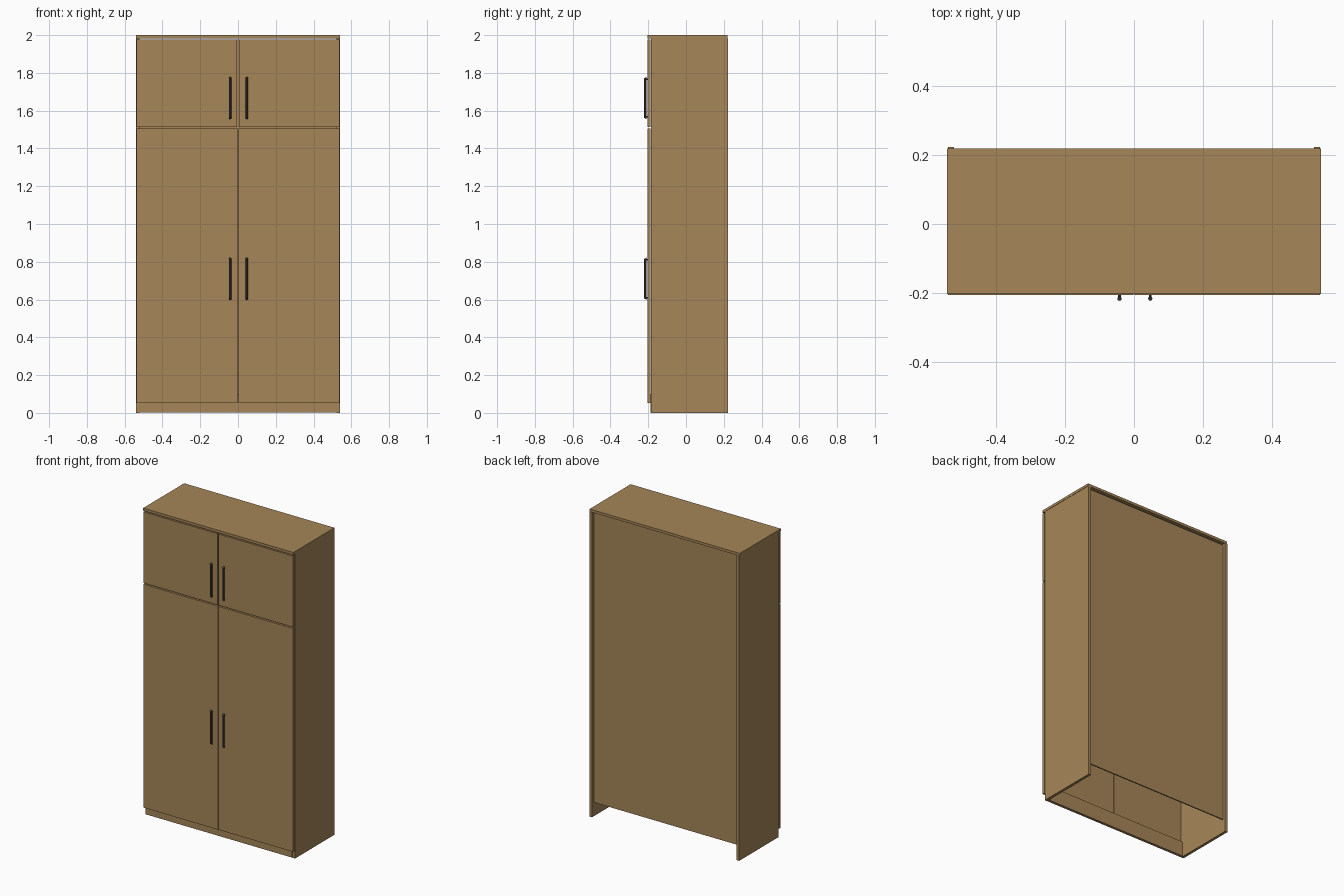
import bpy, bmesh, math
from mathutils import Matrix

if "Cube" in bpy.data.objects:
    bpy.data.objects.remove(bpy.data.objects["Cube"])


def material(name, rgb):
    m = bpy.data.materials.new(name)
    m.diffuse_color = (*rgb, 1)
    m.use_nodes = True
    m.node_tree.nodes["Principled BSDF"].inputs["Base Color"].default_value = m.diffuse_color
    return m


WOOD = material("oak brown", (0.38, 0.238, 0.098))
DARK = material("dark bronze", (0.065, 0.055, 0.042))


def finish(name, bm, mat):
    me = bpy.data.meshes.new(name)
    bmesh.ops.recalc_face_normals(bm, faces=bm.faces)
    bm.to_mesh(me)
    bm.free()
    me.materials.append(mat)
    ob = bpy.data.objects.new(name, me)
    bpy.context.collection.objects.link(ob)
    return ob


def box(name, x, y, z, mat=WOOD):
    """Box from (min, max) ranges on each axis."""
    bm = bmesh.new()
    bmesh.ops.create_cube(bm, size=1)
    for v in bm.verts:
        v.co = [r[0] if c < 0 else r[1] for c, r in zip(v.co, (x, y, z))]
    return finish(name, bm, mat)


def handle(name, x, z0, z1):
    """Eight-sided bar with slanted ends, on two short posts."""
    bm = bmesh.new()
    r, yc, mid = 0.0065, -0.216, (z0 + z1) / 2
    bar = bmesh.ops.create_cone(bm, cap_ends=True, segments=8, radius1=r, radius2=r,
                                depth=z1 - z0, matrix=Matrix.Translation((x, yc, mid)))
    for v in bar["verts"]:
        cut = (yc + r - v.co.y) * 0.6
        v.co.z += -cut if v.co.z > mid else cut
    for z in (z0 + 0.012, z1 - 0.012):
        bmesh.ops.create_cone(bm, cap_ends=True, segments=8, radius1=0.004, radius2=0.004, depth=0.012,
                              matrix=Matrix.Translation((x, -0.207, z)) @ Matrix.Rotation(math.pi / 2, 4, 'X'))
    return finish(name, bm, DARK)


# Carcass: open underneath, with a recessed back
box("top_panel", (-0.541, 0.541), (-0.203, 0.219), (1.983, 2.0))
box("back_panel", (-0.521, 0.521), (0.196, 0.204), (0.09, 1.976))
box("toe_kick", (-0.521, 0.521), (-0.188, -0.170), (0.003, 0.1))

# Mirrored side panels, doors and handles
for s, side in ((-1, "left"), (1, "right")):
    def span(a, b):
        return tuple(sorted((s * a, s * b)))
    box(side + "_side_panel", span(0.521, 0.539), (-0.184, 0.2225), (0, 1.983))
    box(side + "_lower_door", span(0.002, 0.538), (-0.205, -0.188), (0.052, 1.506))
    box(side + "_upper_door", span(0.004, 0.538), (-0.205, -0.188), (1.514, 1.977))
    hx = s * 0.0445 + 0.0025
    handle(side + "_lower_handle", hx, 0.598, 0.822)
    handle(side + "_upper_handle", hx, 1.555, 1.779)
